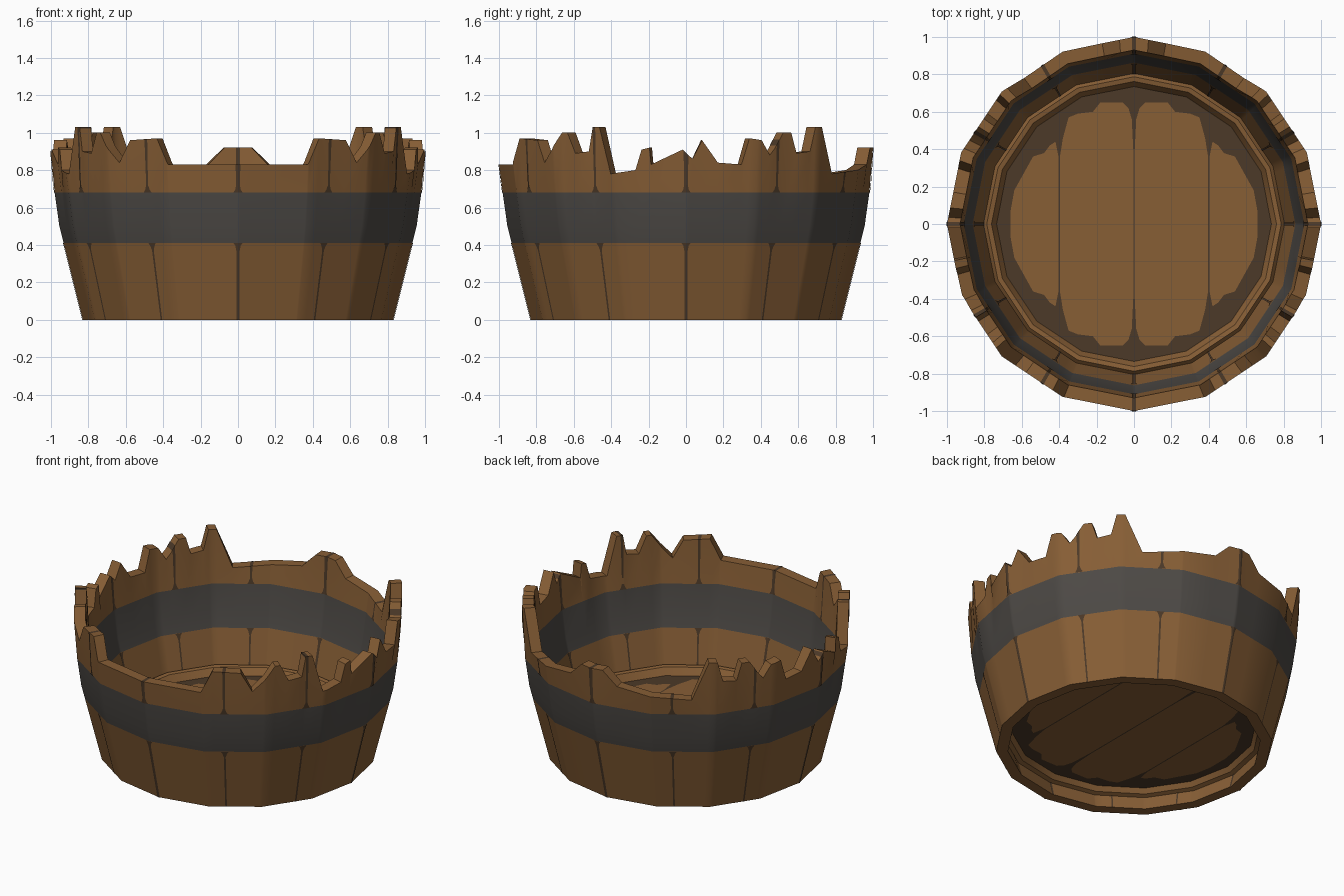
import bpy, bmesh, math

if "Cube" in bpy.data.objects:
    bpy.data.objects.remove(bpy.data.objects["Cube"])

def material(name, rgb):
    m = bpy.data.materials.new(name)
    m.diffuse_color = (*rgb, 1)
    m.use_nodes = True
    m.node_tree.nodes["Principled BSDF"].inputs["Base Color"].default_value = m.diffuse_color
    return m

WOOD = material("brown_wood", (0.242, 0.112, 0.036))
IRON = material("dark_iron", (0.074, 0.067, 0.060))
STAIN = material("dark_stain", (0.072, 0.041, 0.021))
THICK = 0.07

# Broken rim of one half: (degrees from the front, height)
RIM = [(0, .83), (22, .83), (26, .97), (36, .96), (40, .84), (44, .91), (48, 1.0), (50, 1.0),
       (53, .89), (58, .90), (59.5, 1.03), (62, 1.03), (66, .78), (74, .80), (76, .91),
       (78.5, .92), (79, .83), (89, .91), (92, .86), (95, .96), (100, .84), (107.5, .83),
       (110, .97), (114, .96), (117, .88), (119, .92), (122, 1.0), (125, 1.0), (127, .89),
       (132, .90), (134, 1.03), (137, 1.03), (143, .78), (157, .80), (170, .83),
       (175.5, .92), (180, .92)]

def lerp(table, t):
    for (a, va), (b, vb) in zip(table, table[1:]):
        if t <= b:
            return va + (vb - va) * max(0, t - a) / (b - a)
    return table[-1][1]

def rim_height(deg):
    deg %= 360
    return lerp(RIM, min(deg, 360 - deg))

def radius(z):
    return lerp([(0, .83), (.5, .955), (.82, 1.0)], z)

def point(deg, r, z):
    # point on a sixteen-sided ring with corner radius r
    k = math.cos(math.pi / 16) / math.cos(math.radians(deg % 22.5 - 11.25))
    a = math.radians(deg)
    return (r * k * math.sin(a), -r * k * math.cos(a), z)

def finish(bm, name, mats, smooth=None):
    me = bpy.data.meshes.new(name)
    bm.to_mesh(me)
    bm.free()
    for m in mats:
        me.materials.append(m)
    ob = bpy.data.objects.new(name, me)
    bpy.context.collection.objects.link(ob)
    if smooth:
        bpy.ops.object.select_all(action='DESELECT')
        ob.select_set(True)
        bpy.context.view_layer.objects.active = ob
        bpy.ops.object.shade_smooth_by_angle(angle=math.radians(smooth))
    return ob

# Stave wall: closed columns around the barrel, iron hoop by height
def wall():
    degs = {round(i * 22.5, 3) for i in range(16)}
    for d, _ in RIM:
        degs |= {round(d % 360, 3), round((360 - d) % 360, 3)}
    for i in range(12):
        degs |= {(i * 30 - .6) % 360, i * 30 + .6}
    degs = sorted(degs)
    levels = [0, .41, .5, .68]
    bm = bmesh.new()
    rings = []
    for d in degs:
        zs = levels + [rim_height(d)]
        out = [bm.verts.new(point(d, radius(z), z)) for z in zs]
        inn = [bm.verts.new(point(d, radius(z) - THICK, z)) for z in reversed(zs)]
        rings.append(out + inn)
    n = len(rings[0])
    for i, a in enumerate(rings):
        b = rings[(i + 1) % len(rings)]
        width = (degs[(i + 1) % len(degs)] - degs[i]) % 360
        mid = (degs[i] + width / 2) % 30
        for j in range(n):
            k = (j + 1) % n
            f = bm.faces.new((a[j], b[j], b[k], a[k]))
            if j in (1, 2, 6, 7):
                f.material_index = 1
            elif j == 4 and min(mid, 30 - mid) < .6:
                f.material_index = 2
    finish(bm, "stave_wall", [WOOD, IRON, STAIN], 30)

# Dark stave joints: thin strips flaring where they meet the hoop
def joints():
    bm = bmesh.new()
    for i in range(12):
        half = .010 if i % 3 == 0 else .006
        for side, off in ((1, .003), (-1, -THICK - .003)):
            lower = [(0, half), (.37, half), (.395, .015), (.41, .026)]
            upper = [(.68, .026), (.695, .015), (.72, half), (None, half + .003)]
            for rows in (lower, upper):
                grid = []
                for z, w in rows:
                    row = []
                    for s in (-1, 0, 1):
                        d = i * 30 + s * math.degrees(w)
                        h = rim_height(d) if z is None else z
                        row.append(bm.verts.new(point(d, radius(h) + off, h)))
                    grid.append(row)
                for lo, hi in zip(grid, grid[1:]):
                    for c in (0, 1):
                        q = [lo[c], lo[c + 1], hi[c + 1], hi[c]]
                        bm.faces.new(q if side > 0 else q[::-1])
    finish(bm, "stave_joints", [STAIN])

# Raised bead that holds the floor
def bead():
    prof = [(.813, .17), (.787, .20), (.762, .195), (.735, .15),
            (.735, .13), (.755, .10), (.782, .09)]
    bm = bmesh.new()
    rings = [[bm.verts.new(point(i * 22.5, r, z)) for r, z in prof] for i in range(16)]
    for i in range(16):
        a, b = rings[i], rings[(i + 1) % 16]
        for j in range(len(prof)):
            k = (j + 1) % len(prof)
            bm.faces.new((a[j], b[j], b[k], a[k]))
    bmesh.ops.recalc_face_normals(bm, faces=bm.faces)
    finish(bm, "floor_bead", [WOOD], 30)

# Stained floor disc
def floor_disc():
    bm = bmesh.new()
    lo, hi = ([bm.verts.new(point(i * 22.5, .745, z)) for i in range(16)] for z in (.13, .15))
    bm.faces.new(hi)
    bm.faces.new(lo[::-1])
    for i in range(16):
        j = (i + 1) % 16
        bm.faces.new((lo[i], lo[j], hi[j], hi[i]))
    finish(bm, "floor_disc", [STAIN])

# Clean plank centres above and below the disc
def planks():
    inner = [(.004, .40), (.012, .56), (.03, .62), (.06, .65), (.18, .65), (.22, .60),
             (.30, .59), (.35, .57), (.38, .46), (.396, .36)]
    outer = [(.404, .36), (.42, .44), (.45, .42), (.48, .38), (.54, .36), (.59, .27),
             (.64, .18), (.66, .07)]
    bm = bmesh.new()
    for half in (inner, outer):
        loop = half + [(x, -y) for x, y in reversed(half)]
        for s in (1, -1):
            for z, up in ((.153, 1), (.127, -1)):
                vs = [bm.verts.new((s * x, y, z)) for x, y in loop]
                f = bm.faces.new(vs)
                f.normal_update()
                if f.normal.z * up < 0:
                    f.normal_flip()
    finish(bm, "floor_planks", [WOOD])

wall()
joints()
bead()
floor_disc()
planks()
